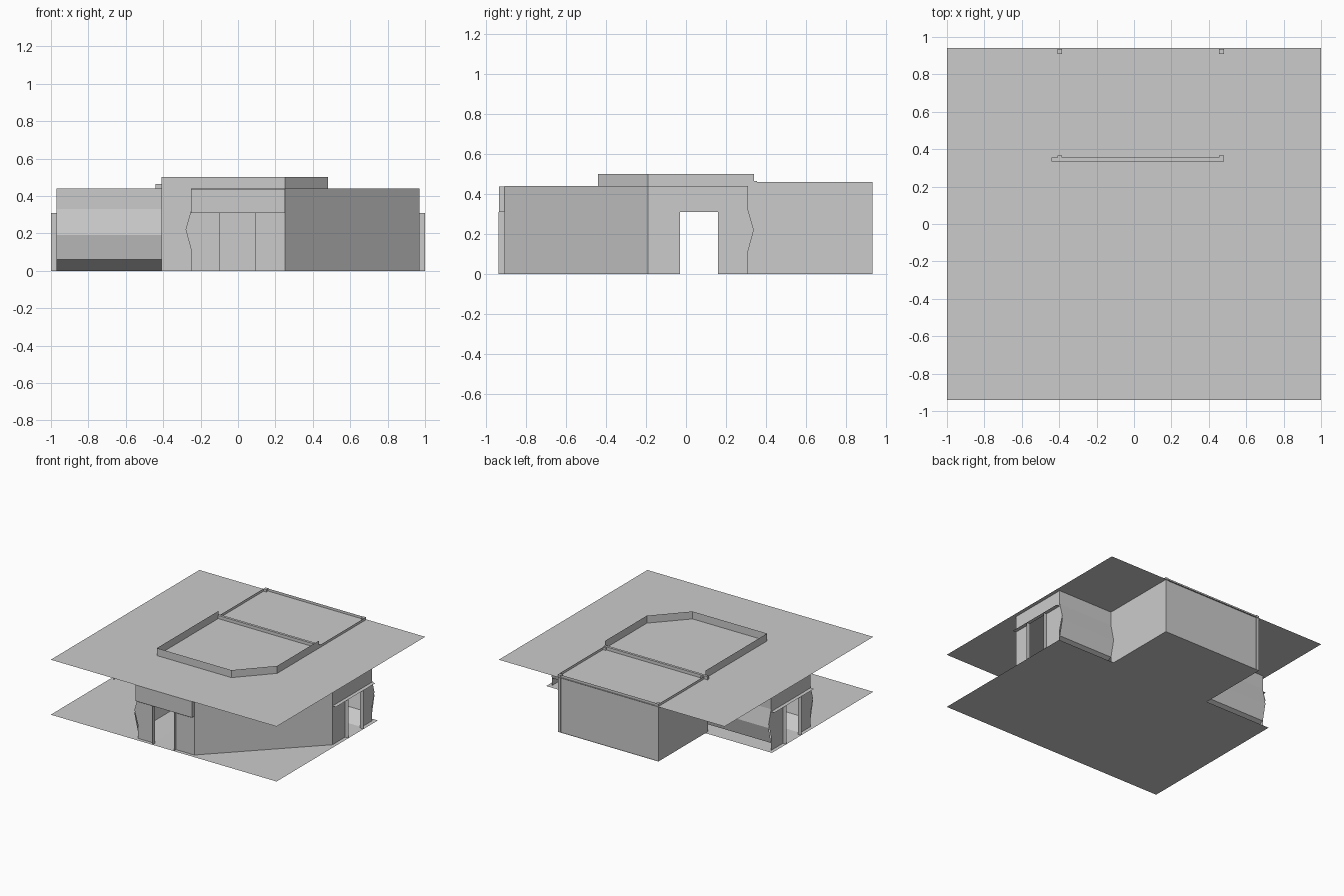
import bpy, bmesh

if "Cube" in bpy.data.objects:
    bpy.data.objects.remove(bpy.data.objects["Cube"])

grey = bpy.data.materials.new("plain_grey")
grey.diffuse_color = (0.6, 0.6, 0.6, 1)
grey.use_nodes = True
grey.node_tree.nodes["Principled BSDF"].inputs["Base Color"].default_value = grey.diffuse_color

H, DOOR_H = 0.44, 0.31          # ceiling height, door height
RING_H, BACK_H = 0.50, 0.46     # centre room and back room wall tops


def make(name, polys):
    """One mesh object from a list of polygons (lists of 3D points)."""
    bm = bmesh.new()
    for p in polys:
        bm.faces.new([bm.verts.new(v) for v in p])
    bmesh.ops.remove_doubles(bm, verts=bm.verts, dist=0.0005)
    me = bpy.data.meshes.new(name)
    bm.to_mesh(me)
    bm.free()
    me.materials.append(grey)
    ob = bpy.data.objects.new(name, me)
    bpy.context.collection.objects.link(ob)
    return ob


def quad(a, b, z0, z1):
    """Upright wall sheet between two plan points."""
    return [(*a, z0), (*b, z0), (*b, z1), (*a, z1)]


def box(name, x0, x1, y0, y1, z0, z1):
    c = [(x0, y0), (x1, y0), (x1, y1), (x0, y1)]
    polys = [quad(c[i], c[(i + 1) % 4], z0, z1) for i in range(4)]
    polys += [[(*p, z0) for p in c[::-1]], [(*p, z1) for p in c]]
    return make(name, polys)


# floor (T shape) and ceiling sheets
make("floor", [[(x, y, 0) for x, y in
     [(-1, -.94), (1, -.94), (1, .34), (.48, .34), (.48, .935),
      (-.41, .935), (-.41, .34), (-1, .34)]]])
make("ceiling", [[(-1, -.94, H), (1, -.94, H), (1, .94, H), (-1, .94, H)]])

# corridor side walls: undercut foot, bulge in the middle, upright top
PROFILE = [(-.13, 0), (0, .06), (.03, .19), (0, .33), (0, H)]


def corridor_wall(name, a, b, out):
    rows = [[(p[0] + out[0] * o, p[1] + out[1] * o, z) for p in (a, b)]
            for o, z in PROFILE]
    make(name, [[r[0], r[1], s[1], s[0]] for r, s in zip(rows, rows[1:])])


corridor_wall("left_corridor_front_wall", (-.97, -.19), (-.41, -.19), (0, -1))
corridor_wall("left_corridor_back_wall", (-.97, .31), (-.41, .31), (0, 1))
corridor_wall("right_corridor_back_wall", (.48, .31), (.97, .31), (0, 1))
corridor_wall("front_corridor_left_wall", (-.25, -.91), (-.25, -.44), (-1, 0))

# flat diagonal wall
make("diagonal_wall", [quad((.25, -.91), (.97, -.19), 0, H)])


def door(name, place, lo, hi, d0, d1, bulge_lo, bulge_hi):
    """Door wall in (along, outward) space; place maps it to the plan."""
    def P(u, v, z):
        return (*place(u, v), z)

    def edge(u, s):
        mid = [(u, .11), (u + .03 * s, .22), (u, .325)] if s else []
        return [(u, 0)] + mid + [(u, H)]
    left = edge(lo, -bulge_lo) + [(d0, H), (d0, 0)]
    right = edge(hi, bulge_hi) + [(d1, H), (d1, 0)]
    polys = [[P(u, 0, z) for u, z in left], [P(u, 0, z) for u, z in right],
             [P(d0, 0, DOOR_H), P(d1, 0, DOOR_H), P(d1, 0, H), P(d0, 0, H)]]
    make(name + "_wall", polys)
    # jambs and lintel sheet sticking out of the wall
    frame = [quad(place(u, 0), place(u, .03), 0, DOOR_H) for u in (d0, d1)]
    frame.append([P(lo, 0, DOOR_H), P(hi, 0, DOOR_H),
                  P(hi, .03, DOOR_H), P(lo, .03, DOOR_H)])
    make(name + "_frame", frame)


door("front_door", lambda u, v: (u, -.91 - v), -.25, .25, -.10, .09, 1, 0)
door("right_door", lambda u, v: (.97 + v, u), -.19, .31, -.03, .16, 0, 1)
door("left_door", lambda u, v: (-.97 - v, u), -.19, .31, -.03, .16, 1, 1)
box("front_door_header", -.25, .25, -.938, -.91, DOOR_H, H - .002)

# centre room: full walls beside the openings, upper band over the openings
walls = [((-.41, .34), (-.41, .31), 0), ((-.41, .31), (-.41, -.19), H),
         ((-.41, -.19), (-.41, -.44), 0), ((-.41, -.44), (-.25, -.44), 0),
         ((-.25, -.44), (.25, -.44), H), ((.25, -.44), (.48, -.19), H),
         ((.48, -.19), (.48, .31), H), ((.48, .31), (.48, .34), 0)]
make("centre_room_walls", [quad(a, b, z, RING_H) for a, b, z in walls])

# back room walls
path = [(-.41, .34), (-.41, .93), (.48, .93), (.48, .34)]
make("back_room_walls", [quad(a, b, 0, BACK_H) for a, b in zip(path, path[1:])])

# corner posts and beam of the back room
for side, x in (("left", -.41), ("right", .455)):
    for end, y in (("front", .34), ("back", .91)):
        box(f"{side}_{end}_post", x, x + .025, y, y + .025, 0, BACK_H)
box("room_beam", -.44, .48, .335, .355, H - .02, BACK_H + .005)
